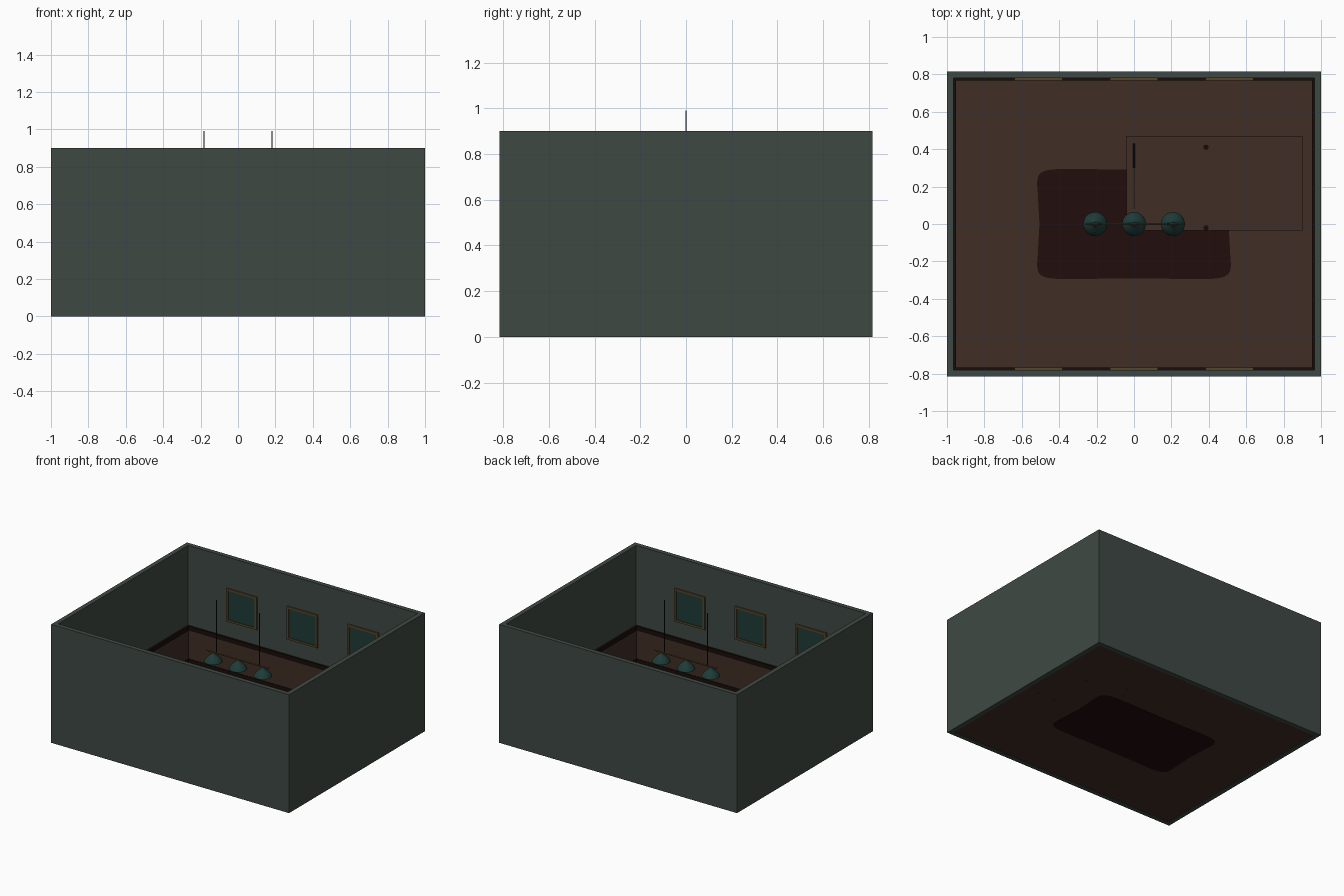
import bpy, bmesh, math
from mathutils import Vector

cube = bpy.data.objects.get("Cube")
if cube:
    bpy.data.objects.remove(cube)


def material(name, r, g, b):
    m = bpy.data.materials.new(name)
    m.use_nodes = True
    m.diffuse_color = (r, g, b, 1)
    m.node_tree.nodes["Principled BSDF"].inputs["Base Color"].default_value = (r, g, b, 1)
    return m


GREEN = material("wall green", .049, .066, .056)
WOOD = material("brown wood", .05, .027, .018)
DARK = material("dark trim", .009, .004, .003)
RUG = material("dark red rug", .016, .004, .004)
TEAL = material("teal", .013, .045, .040)
GOLD = material("old gold", .10, .058, .022)
METAL = material("dark metal", .012, .010, .012)


def finish(name, bm, mat, smooth=False):
    bmesh.ops.recalc_face_normals(bm, faces=bm.faces[:])
    mesh = bpy.data.meshes.new(name)
    bm.to_mesh(mesh)
    bm.free()
    mesh.materials.append(mat)
    ob = bpy.data.objects.new(name, mesh)
    bpy.context.collection.objects.link(ob)
    if smooth:
        bpy.ops.object.select_all(action='DESELECT')
        ob.select_set(True)
        bpy.context.view_layer.objects.active = ob
        bpy.ops.object.shade_smooth_by_angle(angle=math.radians(40))
    return ob


def box(name, x, y, z, mat):
    """Box from three (low, high) ranges."""
    bm = bmesh.new()
    bmesh.ops.create_cube(bm, size=1)
    for v in bm.verts:
        v.co = [r[0] + (c + .5) * (r[1] - r[0]) for c, r in zip(v.co, (x, y, z))]
    return finish(name, bm, mat)


def ring(name, x, y, z, t, mat):
    """Four boxes just inside a rectangle, thickness t."""
    for side, a in (("left", x[1] - t), ("right", x[0])):
        box(f"{name}_{side}", (a, a + t), y, z, mat)
    for side, b in (("front", y[0]), ("back", y[1] - t)):
        box(f"{name}_{side}", (x[0] + t, x[1] - t), (b, b + t), z, mat)


def rod(name, a, b, r, mat):
    a, b = Vector(a), Vector(b)
    bm = bmesh.new()
    bmesh.ops.create_cone(bm, cap_ends=True, segments=12, radius1=r, radius2=r,
                          depth=(b - a).length)
    rot = (b - a).to_track_quat('Z', 'Y')
    for v in bm.verts:
        v.co = rot @ v.co + (a + b) / 2
    return finish(name, bm, mat, True)


def lathe(name, profile, centre, mat, n=32):
    bm = bmesh.new()
    rows = [[bm.verts.new((centre[0] + r * math.cos(k * math.tau / n),
                           centre[1] + r * math.sin(k * math.tau / n), z))
             for k in range(n)] for r, z in profile]
    for lo, hi in zip(rows, rows[1:]):
        for k in range(n):
            bm.faces.new((lo[k], lo[k - 1], hi[k - 1], hi[k]))
    bm.faces.new(rows[0])
    bm.faces.new(rows[-1])
    return finish(name, bm, mat, True)


# Room shell
W, D, H, T = 1, .815, .9, .035
ring("wall", (-W, W), (-D, D), (0, H), T, GREEN)
ix, iy = W - T, D - T
box("floor", (-ix, ix), (-iy, iy), (.003, .008), WOOD)

# Wood panelling with its skirting and rail
ring("panelling", (-ix, ix), (-iy, iy), (.008, .265), .008, WOOD)
ring("skirting", (-ix, ix), (-iy, iy), (.008, .045), .012, DARK)
ring("chair_rail", (-ix, ix), (-iy, iy), (.262, .295), .014, DARK)

# Rug with pinched sides, showing on both faces of the floor
bm = bmesh.new()
outline = []
N = 72
for i in range(N):
    c, s = math.cos(i * math.tau / N), math.sin(i * math.tau / N)
    x = .535 * math.copysign(abs(c) ** .22, c)
    y = .30 * math.copysign(abs(s) ** .22, s)
    pinch_x = 1 - .055 * (1 - (y / .3) ** 2)
    pinch_y = 1 - .03 * (1 - (x / .535) ** 2)
    outline.append(bm.verts.new((x * pinch_x, y * pinch_y, .001)))
face = bm.faces.new(outline)
top = bmesh.ops.extrude_face_region(bm, geom=[face])["geom"]
bmesh.ops.translate(bm, vec=(0, 0, .012),
                    verts=[g for g in top if isinstance(g, bmesh.types.BMVert)])
finish("rug", bm, RUG)

# Framed pictures on the front and back walls
for side, s in (("front", -1), ("back", 1)):
    for i, cx in enumerate((-.51, 0, .51)):
        def depth(a, b):
            return tuple(sorted((s * (iy - a), s * (iy - b))))
        x0, x1, z0, z1, f = cx - .128, cx + .128, .415, .665, .015
        tag = f"{side}_{i + 1}"
        box(f"picture_{tag}", (x0 + f, x1 - f), depth(0, .007), (z0 + f, z1 - f), TEAL)
        for k, z in enumerate(((z0, z0 + f), (z1 - f, z1))):
            box(f"picture_frame_rail_{tag}_{k}", (x0, x1), depth(0, .012), z, GOLD)
        for k, x in enumerate(((x0, x0 + f), (x1 - f, x1))):
            box(f"picture_frame_side_{tag}_{k}", x, depth(0, .012), (z0 + f, z1 - f), GOLD)

# Hanging lamp: bar, two suspension rods and three shades
rod("lamp_bar", (-.26, 0, .59), (.26, 0, .59), .005, GOLD)
for s in (-1, 1):
    rod("lamp_rod", (s * .181, 0, .59), (s * .181, 0, .99), .003, METAL)
shade = ((.058, .522), (.064, .52), (.060, .532), (.042, .553), (.022, .570),
         (.012, .580), (.010, .588))
for i, x in enumerate((-.208, 0, .208)):
    lathe(f"lamp_shade_{i + 1}", shade, (x, 0), TEAL)

# Game table: slab, raised rim, inner cushions and legs
tx, ty, tz = (-.04, .90), (-.035, .47), .195
box("table_top", tx, ty, (.15, tz), WOOD)
ring("table_rim", (-.024, .884), (-.019, .454), (tz, tz + .006), .016, WOOD)
ring("table_cushion", (-.018, .795), (-.03, .415), (tz, tz + .008), .02, WOOD)
for y in (-.02, .41):
    lathe("side_pocket", ((.014, tz), (.014, tz + .009)), (.385, y), DARK, 12)
leg = ((.008, .001), (.012, .03), (.02, .09), (.016, .12), (.025, .15))
for x in (.01, .43, .86):
    for y in (.0, .435):
        lathe("table_leg", leg, (x, y), WOOD, 16)
for x in (.38, .72):
    for y in (.0, .345):
        lathe("inner_leg", leg, (x, y), WOOD, 16)

# Cue lying along the table end
rod("cue_shaft", (0, .08, tz + .012), (0, .30, tz + .012), .004, GOLD)
rod("cue_butt", (0, .30, tz + .012), (0, .43, tz + .012), .005, DARK)
